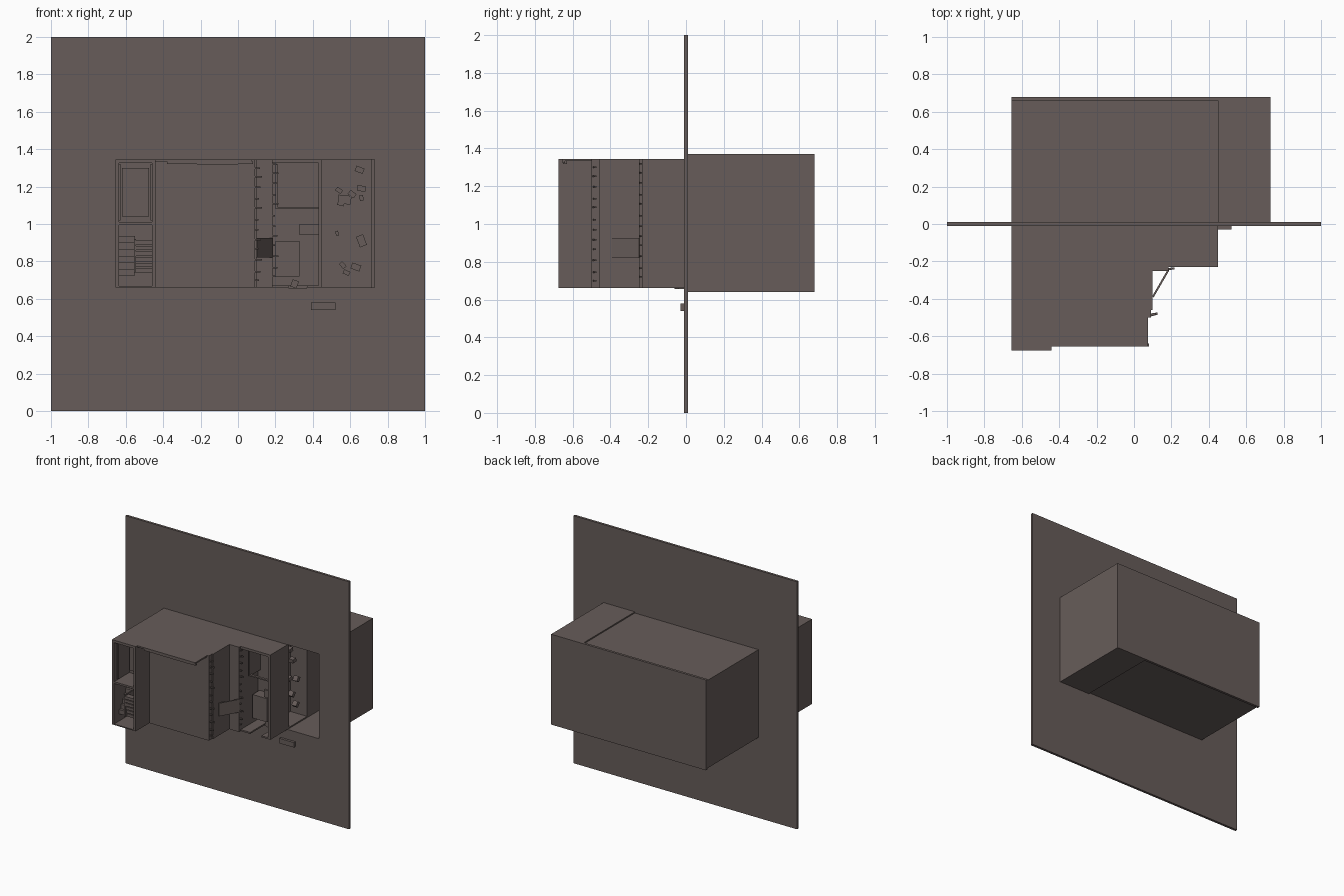
import bpy, bmesh, math, random
from mathutils import Matrix, Vector

random.seed(4)
stone = bpy.data.materials.new("brown_grey")
stone.diffuse_color = (0.135, 0.108, 0.101, 1)


def boxes(name, items):
    """One object from boxes given as (x0, x1, y0, y1, z0, z1[, rotation])."""
    bm = bmesh.new()
    for b in items:
        centre = Vector(((b[0] + b[1]) / 2, (b[2] + b[3]) / 2, (b[4] + b[5]) / 2))
        m = Matrix.Translation(centre)
        if len(b) > 6:
            m = m @ b[6]
        m = m @ Matrix.Diagonal((b[1] - b[0], b[3] - b[2], b[5] - b[4], 1))
        bmesh.ops.create_cube(bm, size=1, matrix=m)
    me = bpy.data.meshes.new(name)
    bm.to_mesh(me)
    bm.free()
    me.materials.append(stone)
    ob = bpy.data.objects.new(name, me)
    bpy.context.collection.objects.link(ob)
    return ob


def spin(angle, axis):
    return Matrix.Rotation(math.radians(angle), 4, axis)


# Ground plate with the pit opening on the right
boxes("ground_plate", [
    (-1, 0.45, -0.01, 0.01, 0, 2), (0.73, 1, -0.01, 0.01, 0, 2),
    (0.45, 0.73, -0.01, 0.01, 0, 0.66), (0.45, 0.73, -0.01, 0.01, 1.345, 2)])

# Basement: solid mass, an open storey beside the pit, pit walls and base slab
boxes("basement_block", [
    (-0.655, 0.3, 0.01, 0.66, 0.65, 1.36),
    (0.3, 0.45, 0.24, 0.66, 0.65, 1.36),
    (0.3, 0.45, 0.01, 0.24, 0.65, 0.67),
    (0.3, 0.45, 0.01, 0.24, 1.34, 1.36)])
boxes("pit_walls", [
    (0.715, 0.73, 0.01, 0.66, 0.64, 1.37),
    (0.45, 0.715, 0.01, 0.66, 0.64, 0.66),
    (0.45, 0.715, 0.01, 0.66, 1.345, 1.37)])
boxes("base_slab", [(-0.655, 0.73, 0.66, 0.68, 0.64, 1.37)])

# Rubble on the pit floor
spots = [(0.65, 1.29, 0.045), (0.66, 1.19, 0.045), (0.54, 1.18, 0.035),
         (0.55, 1.11, 0.035), (0.57, 1.13, 0.07), (0.61, 1.16, 0.04),
         (0.66, 1.14, 0.03), (0.53, 0.95, 0.025), (0.66, 0.91, 0.06),
         (0.63, 0.77, 0.05), (0.56, 0.78, 0.035), (0.58, 0.74, 0.035)]
boxes("rubble", [
    (x - s / 2, x + s / 2, 0.62, 0.65, z - s / 3, z + s / 3, spin(random.uniform(0, 90), 'Y'))
    for x, z, s in spots])
# Broken bits in the open basement storey
boxes("storey_rubble", [
    (0.39, 0.43, y, y + 0.04, z, z + 0.03, spin(random.uniform(0, 60), 'X'))
    for y, z in [(0.05, 1.25), (0.09, 1.15), (0.04, 1.02), (0.14, 0.98), (0.08, 0.88), (0.13, 0.78)]])

# Tall terrace with its rim walls
boxes("tall_block", [(-0.45, 0.09, -0.5, -0.01, 0.66, 1.345)])
boxes("terrace_walls", [
    (-0.46, -0.442, -0.675, -0.01, 0.66, 1.345),
    (-0.45, 0.075, -0.655, -0.5, 1.333, 1.345)])
boxes("wall_trim", [(-0.38, 0.08, -0.655, -0.64, 1.322, 1.333),
                    (-0.22, 0.0, -0.65, -0.63, 1.318, 1.333)])

# Left tower: two open cells
boxes("tower_shell", [
    (-0.655, -0.46, -0.48, -0.01, 0.66, 1.345),
    (-0.655, -0.635, -0.675, -0.48, 0.66, 1.345),
    (-0.635, -0.46, -0.675, -0.48, 1.325, 1.345),
    (-0.635, -0.46, -0.675, -0.48, 0.995, 1.01),
    (-0.635, -0.46, -0.675, -0.48, 0.66, 0.668)])
boxes("cell_panel", [(-0.62, -0.475, -0.5, -0.48, 1.04, 1.30)])
boxes("cell_bars", [(-0.635, -0.628, -0.64, -0.62, 1.02, 1.32),
                    (-0.468, -0.46, -0.64, -0.62, 1.02, 1.32)])
# Two flights of steps in the lower cell
boxes("steps", [(-0.635, -0.55, -0.51 - 0.02 * i, -0.48, 0.90 - 0.035 * i, 0.935 - 0.035 * i)
                for i in range(6)]
      + [(-0.55, -0.46, -0.64 - 0.005 * i, -0.62, 0.74 + 0.03 * i, 0.762 + 0.03 * i)
         for i in range(6)])
boxes("stair_rail", [(-0.555, -0.545, -0.66, -0.48, 0.74, 0.92)])

# Middle step and the low open room
boxes("middle_step", [(0.09, 0.185, -0.25, -0.01, 0.66, 1.345),
                      (0.085, 0.098, -0.46, -0.25, 0.66, 1.345)])
boxes("low_room_walls", [
    (0.43, 0.45, -0.23, -0.01, 0.66, 1.345),
    (0.185, 0.43, -0.23, -0.01, 1.325, 1.345),
    (0.185, 0.27, -0.23, -0.01, 0.66, 0.672),
    (0.37, 0.43, -0.23, -0.01, 0.66, 0.672),
    (0.27, 0.37, -0.04, -0.01, 0.655, 0.672)])
boxes("room_blocks", [
    (0.2, 0.33, -0.1, -0.01, 0.72, 0.91),
    (0.33, 0.43, -0.14, -0.12, 0.94, 1.0),
    (0.2, 0.43, -0.15, -0.13, 1.08, 1.09),
    (0.2, 0.21, -0.15, -0.01, 1.08, 1.32),
    (0.285, 0.32, -0.06, -0.01, 0.66, 0.7, spin(20, 'Y'))])

# Fallen plank leaning between the two levels
boxes("fallen_plank", [(0.06, 0.225, -0.323, -0.313, 0.82, 0.925, spin(60, 'Z'))])

# Broken slab ends along both edges
ticks = []
for i in range(12):
    z = 0.69 + 0.055 * i + random.uniform(-0.01, 0.01)
    w = random.uniform(0.005, 0.03)
    ticks.append((0.085, 0.1 + w, -0.49, -0.478, z, z + 0.008, spin(15, 'Z')))
    ticks.append((0.18, 0.19 + w, -0.245, -0.235, z + 0.02, z + 0.028, spin(10, 'Z')))
boxes("broken_edges", ticks)

# Doorstep on the ground
boxes("doorstep", [(0.39, 0.52, -0.03, -0.01, 0.54, 0.58)])
